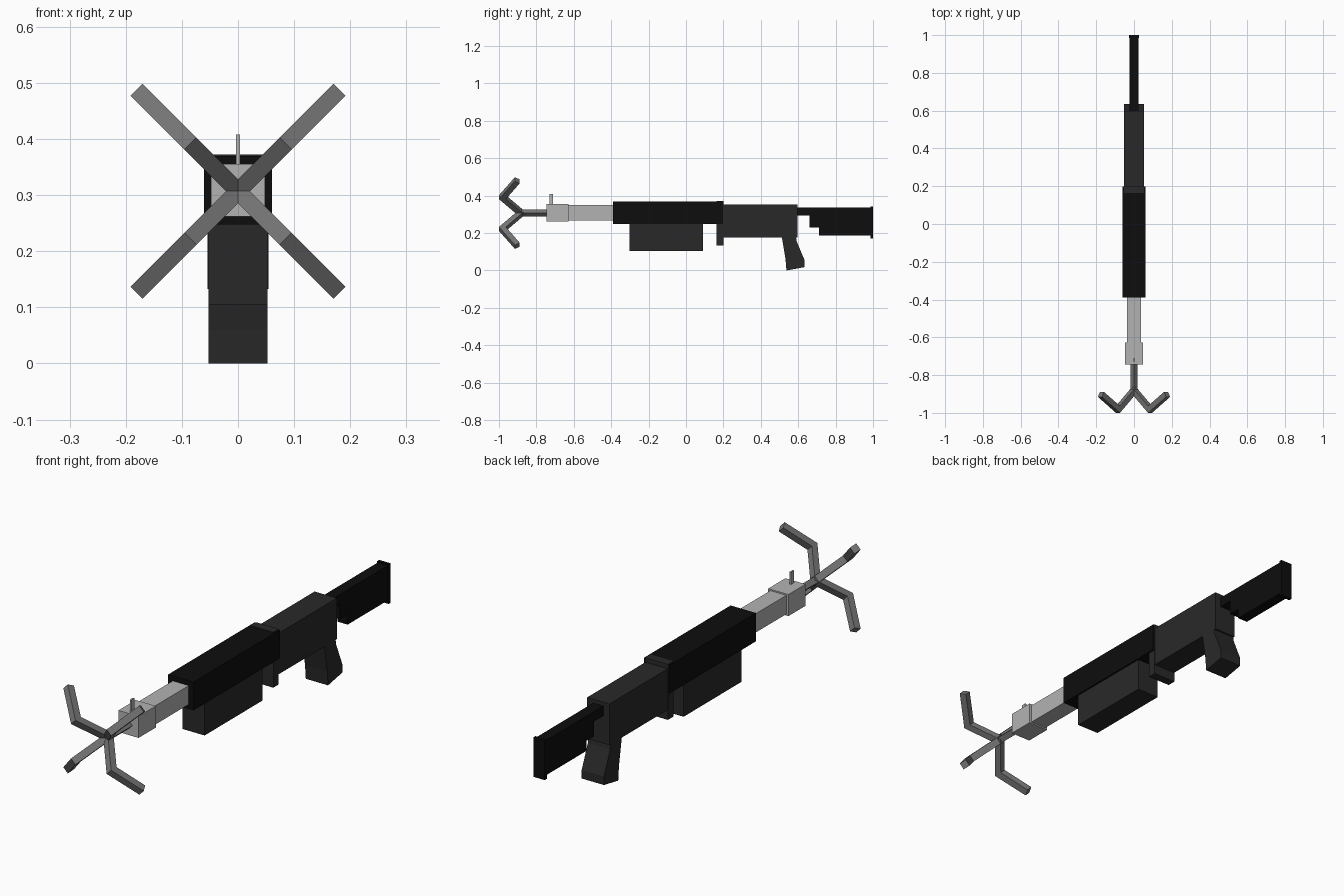
import bpy, bmesh
from math import radians
from mathutils import Matrix, Vector

if "Cube" in bpy.data.objects:
    bpy.data.objects.remove(bpy.data.objects["Cube"])


def material(name, v):
    m = bpy.data.materials.new(name)
    m.diffuse_color = (v, v, v, 1)
    m.use_nodes = True
    m.node_tree.nodes["Principled BSDF"].inputs["Base Color"].default_value = m.diffuse_color
    return m


BLACK = material("black", 0.004)
DARK = material("dark_grey", 0.022)
STEEL = material("steel", 0.18)
LIGHT = material("light_steel", 0.45)
AXIS_Z = 0.307


def prism(name, profile, half, mat, matrix=Matrix()):
    """Extrude a (y, z) profile across x from -half to half."""
    bm = bmesh.new()
    face = bm.faces.new([bm.verts.new((-half, y, z)) for y, z in profile])
    ext = bmesh.ops.extrude_face_region(bm, geom=[face])
    verts = [v for v in ext["geom"] if isinstance(v, bmesh.types.BMVert)]
    bmesh.ops.translate(bm, vec=(2 * half, 0, 0), verts=verts)
    bmesh.ops.recalc_face_normals(bm, faces=bm.faces)
    bm.transform(matrix)
    mesh = bpy.data.meshes.new(name)
    bm.to_mesh(mesh)
    bm.free()
    mesh.materials.append(mat)
    ob = bpy.data.objects.new(name, mesh)
    bpy.context.collection.objects.link(ob)
    return ob


def box(name, half, y0, y1, z0, z1, mat, matrix=Matrix()):
    return prism(name, [(y0, z0), (y1, z0), (y1, z1), (y0, z1)], half, mat, matrix)


# Grappling hook: diamond shaft and four bent claws around the barrel axis
lift = Matrix.Translation(Vector((0, 0, AXIS_Z)))
claw = [(-0.90, 0), (-1.0, 0.12), (-0.915, 0.256), (-0.889, 0.24),
        (-0.963, 0.12), (-0.863, 0)]
for i in range(4):
    turn = lift @ Matrix.Rotation(radians(45 + 90 * i), 4, 'Y')
    prism(f"hook_claw_{i + 1}", claw, 0.015, STEEL, turn)
box("hook_shaft", 0.0135, -0.89, -0.74, -0.0135, 0.0135, STEEL,
    lift @ Matrix.Rotation(radians(45), 4, 'Y'))

# Barrel, muzzle block and front sight
box("muzzle_block", 0.048, -0.745, -0.628, 0.262, 0.355, LIGHT)
box("barrel", 0.038, -0.63, -0.38, 0.268, 0.349, LIGHT)
box("front_sight", 0.0035, -0.73, -0.71, 0.35, 0.408, LIGHT)

# Upper housing, pump grip and collar plate
box("housing", 0.0605, -0.39, 0.198, 0.248, 0.37, BLACK)
box("pump_grip", 0.053, -0.303, 0.092, 0.105, 0.255, DARK)
box("collar_plate", 0.054, 0.163, 0.20, 0.133, 0.372, DARK)

# Receiver and pistol grip
box("receiver", 0.053, 0.165, 0.597, 0.176, 0.353, DARK)
prism("pistol_grip", [(0.512, 0.18), (0.553, 0.18), (0.588, 0.18), (0.592, 0.155),
                      (0.634, 0.055), (0.634, 0.018), (0.537, 0.0), (0.532, 0.06)],
      0.053, DARK)

# Shoulder stock: stepped beam and butt plate
prism("stock", [(0.59, 0.337), (0.59, 0.294), (0.66, 0.294), (0.66, 0.23),
                (0.712, 0.23), (0.712, 0.187), (0.99, 0.187), (0.99, 0.337)],
      0.024, BLACK)
box("butt_plate", 0.027, 0.986, 1.0, 0.172, 0.342, BLACK)
